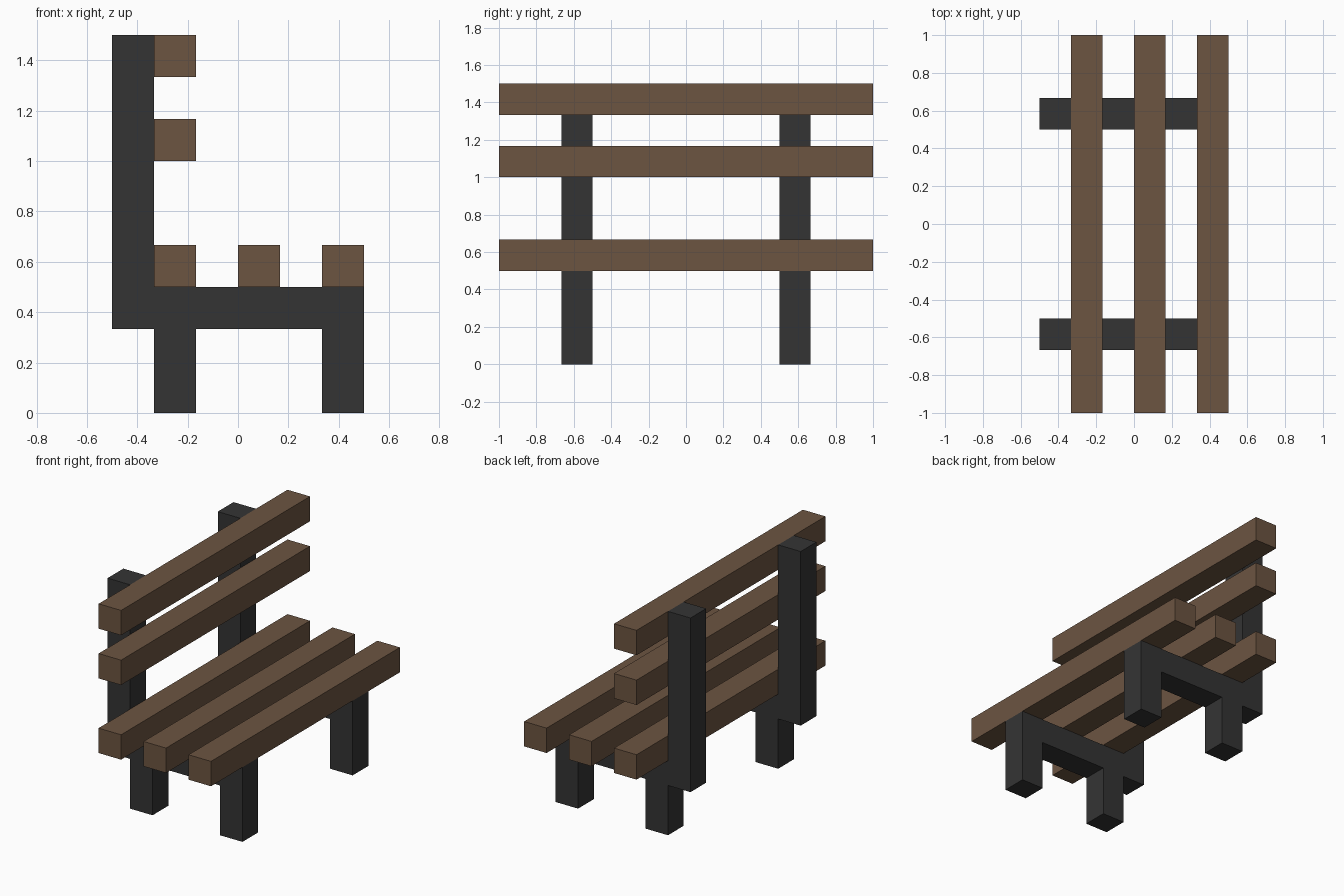
import bpy, bmesh
from mathutils import Vector

if "Cube" in bpy.data.objects:
    bpy.data.objects.remove(bpy.data.objects["Cube"])

U = 1 / 6  # bench is laid out on a grid of sixths


def material(name, rgb):
    m = bpy.data.materials.new(name)
    m.diffuse_color = (*rgb, 1)
    m.use_nodes = True
    m.node_tree.nodes["Principled BSDF"].inputs["Base Color"].default_value = m.diffuse_color
    return m


wood = material("brown wood", (0.150, 0.089, 0.053))
iron = material("dark iron", (0.034, 0.034, 0.034))


def extrude_profile(name, points, y0, y1, mat):
    """Extrude an x-z outline (in grid units) from y0 to y1."""
    bm = bmesh.new()
    face = bm.faces.new([bm.verts.new((x * U, y0 * U, z * U)) for x, z in points])
    out = bmesh.ops.extrude_face_region(bm, geom=[face])
    verts = [v for v in out["geom"] if isinstance(v, bmesh.types.BMVert)]
    bmesh.ops.translate(bm, verts=verts, vec=Vector((0, (y1 - y0) * U, 0)))
    bmesh.ops.recalc_face_normals(bm, faces=bm.faces)
    mesh = bpy.data.meshes.new(name)
    bm.to_mesh(mesh)
    bm.free()
    mesh.materials.append(mat)
    obj = bpy.data.objects.new(name, mesh)
    bpy.context.collection.objects.link(obj)
    return obj


# Side frames: back post, seat rail and two legs in one outline
FRAME = [(-3, 9), (-3, 2), (-2, 2), (-2, 0), (-1, 0), (-1, 2),
         (2, 2), (2, 0), (3, 0), (3, 3), (-2, 3), (-2, 9)]
for side, y in (("near", -4), ("far", 3)):
    extrude_profile(f"{side}_frame", FRAME, y, y + 1, iron)


# Slats: square beams running the full length
def slat(name, x, z):
    extrude_profile(name, [(x, z), (x + 1, z), (x + 1, z + 1), (x, z + 1)], -6, 6, wood)


for i, x in enumerate((-2, 0, 2), 1):
    slat(f"seat_slat_{i}", x, 3)
for i, z in enumerate((6, 8), 1):
    slat(f"back_slat_{i}", -2, z)
